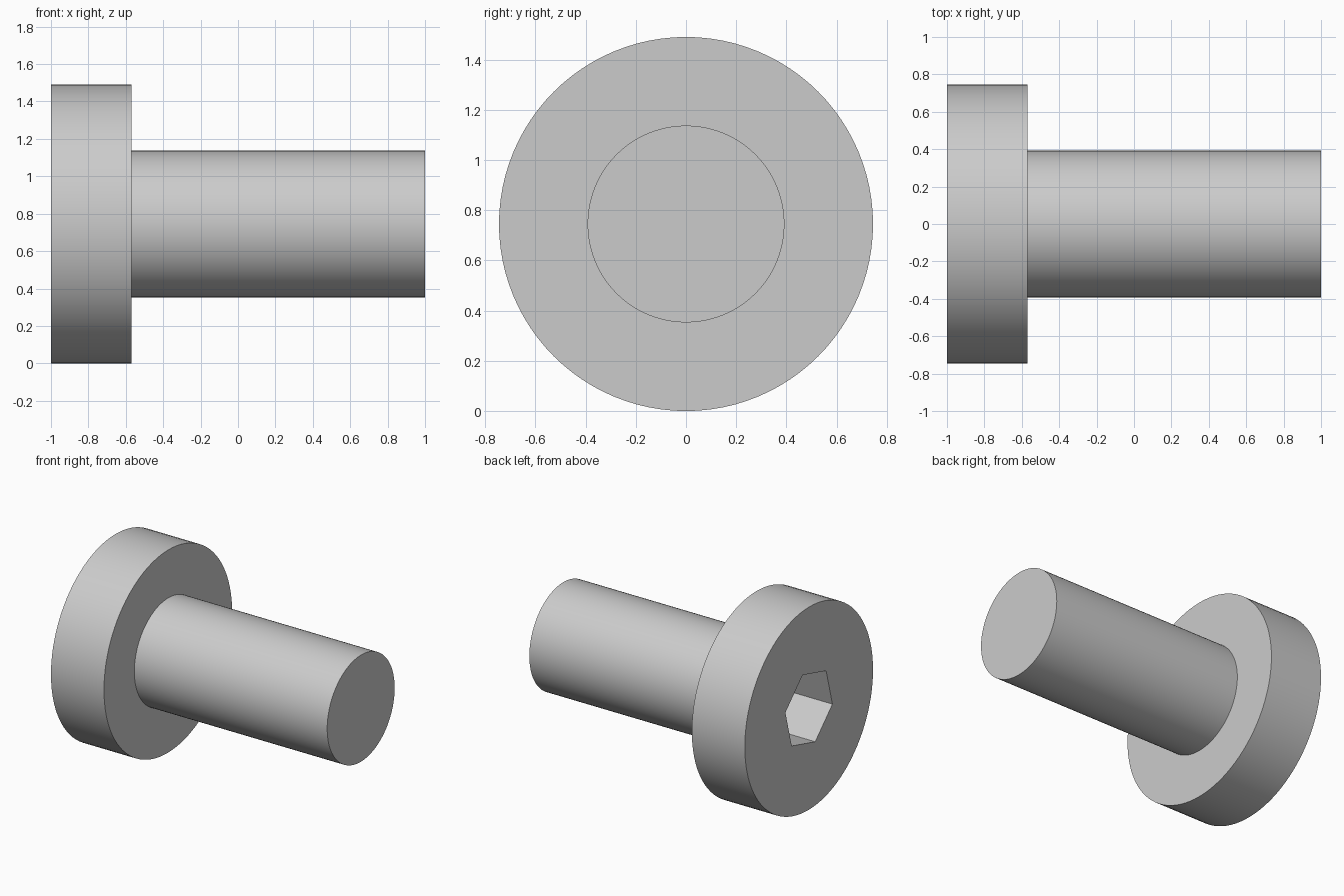
import bpy
import bmesh
from math import sin, cos, tau, radians

cube = bpy.data.objects.get("Cube")
if cube:
    bpy.data.objects.remove(cube)

SEGMENTS = 96
HEAD_RADIUS, SHAFT_RADIUS, HEX_RADIUS = 0.745, 0.392, 0.283
HEAD_END, SHOULDER, SHAFT_END = -1.0, -0.569, 1.0
SOCKET_DEPTH = 0.35
AXIS_Z = HEAD_RADIUS

steel = bpy.data.materials.new("steel_grey")
steel.use_nodes = True
colour = (0.6, 0.6, 0.6, 1)
steel.diffuse_color = colour
steel.node_tree.nodes["Principled BSDF"].inputs["Base Color"].default_value = colour

bm = bmesh.new()


def ring(x, radius, sides=SEGMENTS, turn=0.0):
    """Closed loop of vertices around the bolt axis."""
    angles = [turn + tau * i / sides for i in range(sides)]
    return [bm.verts.new((x, radius * cos(a), AXIS_Z + radius * sin(a))) for a in angles]


def skin(a, b):
    """Quads between two loops of equal size."""
    n = len(a)
    for i in range(n):
        j = (i + 1) % n
        bm.faces.new((a[i], a[j], b[j], b[i]))


def loop_edges(loop):
    return [bm.edges.get((v, loop[i - 1])) for i, v in enumerate(loop)]


# Head and shaft, from the drive end to the tip
head_rim = ring(HEAD_END, HEAD_RADIUS)
head_back = ring(SHOULDER, HEAD_RADIUS)
shaft_root = ring(SHOULDER, SHAFT_RADIUS)
shaft_tip = ring(SHAFT_END, SHAFT_RADIUS)
skin(head_rim, head_back)
skin(head_back, shaft_root)
skin(shaft_root, shaft_tip)
bm.faces.new(shaft_tip)

# Hexagonal socket
hex_rim = ring(HEAD_END, HEX_RADIUS, 6, radians(15))
hex_floor = ring(HEAD_END + SOCKET_DEPTH, HEX_RADIUS, 6, radians(15))
skin(hex_rim, hex_floor)
bm.faces.new(hex_floor)

# Flat head face around the socket
bmesh.ops.triangle_fill(bm, use_beauty=True, use_dissolve=False, normal=(-1, 0, 0),
                        edges=loop_edges(head_rim) + loop_edges(hex_rim))
bmesh.ops.recalc_face_normals(bm, faces=bm.faces[:])

mesh = bpy.data.meshes.new("socket_bolt")
bm.to_mesh(mesh)
bm.free()
mesh.materials.append(steel)
bolt = bpy.data.objects.new("socket_bolt", mesh)
bpy.context.collection.objects.link(bolt)

bpy.ops.object.select_all(action="DESELECT")
bolt.select_set(True)
bpy.context.view_layer.objects.active = bolt
bpy.ops.object.shade_smooth_by_angle(angle=radians(30))
